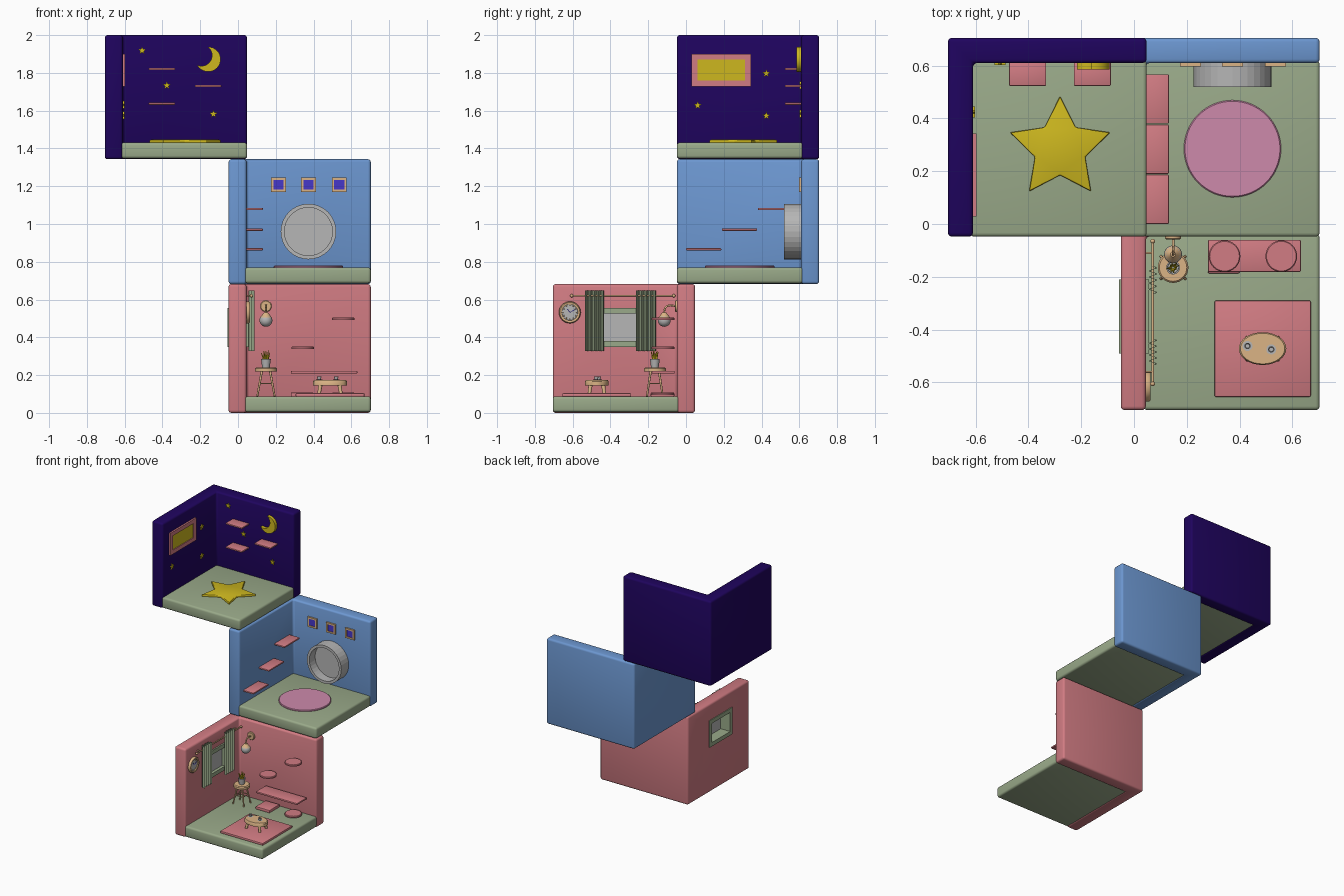
import bpy, bmesh, math
from mathutils import Matrix, Vector
from math import sin, cos, pi, radians

if "Cube" in bpy.data.objects:
    bpy.data.objects.remove(bpy.data.objects["Cube"])


def mat(name, r, g, b):
    m = bpy.data.materials.new(name)
    m.diffuse_color = [(c / 255) ** 2.2 for c in (r, g, b)] + [1]
    m.use_nodes = True
    m.node_tree.nodes["Principled BSDF"].inputs["Base Color"].default_value = m.diffuse_color
    return m


PINK = mat("pink", 208, 123, 130)
GREEN = mat("sage green", 152, 168, 136)
BLUE = mat("blue", 108, 150, 208)
PURPLE = mat("night purple", 36, 12, 94)
YELLOW = mat("yellow", 204, 182, 36)
TAN = mat("tan wood", 218, 178, 132)
GREY = mat("grey", 180, 180, 180)
MAUVE = mat("mauve", 204, 136, 170)
INDIGO = mat("indigo", 72, 58, 200)

T = Matrix.Translation
FLAT = Matrix()                                   # lying on a floor
BACK = Matrix.Rotation(pi / 2, 4, 'X')            # on a back wall, facing -y
LEFT = Matrix(((0, 0, 1, 0), (1, 0, 0, 0), (0, 1, 0, 0), (0, 0, 0, 1)))  # on a left wall, facing +x


def finish(name, bm, m, matrix=None, bevel=0, seg=2, smooth=True, merge=True):
    if merge:
        bmesh.ops.remove_doubles(bm, verts=bm.verts, dist=1e-5)
    if matrix is not None:
        bm.transform(matrix)
    bmesh.ops.recalc_face_normals(bm, faces=bm.faces)
    me = bpy.data.meshes.new(name)
    bm.to_mesh(me)
    bm.free()
    me.materials.append(m)
    ob = bpy.data.objects.new(name, me)
    bpy.context.collection.objects.link(ob)
    bpy.ops.object.select_all(action='DESELECT')
    ob.select_set(True)
    bpy.context.view_layer.objects.active = ob
    if bevel:
        b = ob.modifiers.new("bevel", 'BEVEL')
        b.width, b.segments, b.limit_method = bevel, seg, 'ANGLE'
        bpy.ops.object.modifier_apply(modifier="bevel")
    if smooth:
        bpy.ops.object.shade_smooth_by_angle(angle=radians(40))
    return ob


def prism(name, pts, h, m, loc=(0, 0, 0), face=FLAT, **kw):
    bm = bmesh.new()
    f = bm.faces.new([bm.verts.new((u, v, 0)) for u, v in pts])
    r = bmesh.ops.extrude_face_region(bm, geom=[f])
    bmesh.ops.translate(bm, verts=[v for v in r['geom'] if isinstance(v, bmesh.types.BMVert)], vec=(0, 0, h))
    return finish(name, bm, m, T(loc) @ face, **kw)


def box(name, x, y, z, m, **kw):
    pts = [(x[0], y[0]), (x[1], y[0]), (x[1], y[1]), (x[0], y[1])]
    return prism(name, pts, z[1] - z[0], m, (0, 0, z[0]), **kw)


def lathe(name, prof, m, loc, face=FLAT, seg=32, scale=(1, 1, 1), **kw):
    bm = bmesh.new()
    rings = [[bm.verts.new((r * cos(2 * pi * i / seg), r * sin(2 * pi * i / seg), z)) for i in range(seg)]
             for r, z in prof]
    for a, b in zip(rings, rings[1:]):
        for i in range(seg):
            j = (i + 1) % seg
            bm.faces.new((a[i], a[j], b[j], b[i]))
    return finish(name, bm, m, T(loc) @ face @ Matrix.Diagonal((*scale, 1)), **kw)


def disc(name, r, h, m, loc, face=FLAT, **kw):
    e = min(h * 0.3, 0.006)
    return lathe(name, [(0, 0), (r, 0), (r, h - e), (r - e, h), (0, h)], m, loc, face, **kw)


def rod(name, a, b, r1, r2, m, seg=12):
    a, b = Vector(a), Vector(b)
    d = b - a
    return lathe(name, [(0, 0), (r1, 0), (r2, d.length), (0, d.length)], m, a,
                 d.to_track_quat('Z', 'Y').to_matrix().to_4x4(), seg)


def ball(name, r, m, loc, seg=20):
    prof = [(r * sin(pi * i / 12), -r * cos(pi * i / 12)) for i in range(13)]
    return lathe(name, prof, m, loc, seg=seg)


def star(r, k):
    return [((r if i % 2 == 0 else r * k) * cos(pi / 2 + i * pi / 5),
             (r if i % 2 == 0 else r * k) * sin(pi / 2 + i * pi / 5)) for i in range(10)]


def frame(name, w, h, b, depth, m, loc, face):
    """Rectangular ring of four bars."""
    bm = bmesh.new()
    for sx, sy, px, py in ((w, b, 0, (h - b) / 2), (w, b, 0, (b - h) / 2),
                           (b, h - 2 * b, (w - b) / 2, 0), (b, h - 2 * b, (b - w) / 2, 0)):
        bmesh.ops.create_cube(bm, size=1, matrix=T((px, py, depth / 2)) @ Matrix.Diagonal((sx, sy, depth, 1)))
    return finish(name, bm, m, T(loc) @ face, merge=False)


# Three rooms: L-shaped walls with a floor slab
W, S = 0.095, 0.753
L = [(0, 0), (W, 0), (W, S - W), (S, S - W), (S, S), (0, S)]
walls = {}
for n, m, x, y, z0, z1 in (("lower", PINK, -0.05, -0.705, 0, 0.682), ("middle", BLUE, -0.05, -0.048, 0.682, 1.343),
                           ("upper", PURPLE, -0.705, -0.048, 1.343, 2.0)):
    walls[n] = prism(n + "_room_walls", L, z1 - z0, m, (x, y, z0), bevel=0.015, seg=3)
    box(n + "_room_floor", (x + W - 0.01, x + S), (y, y + S - W + 0.01), (z0 + 0.004, z0 + 0.088), GREEN,
        bevel=0.015, seg=3)

# Lower room: window through the left wall
cut = box("window_cutter", (-0.2, 0.2), (-0.47, -0.23), (0.37, 0.54), GREEN, smooth=False)
cut.hide_render = True
w = walls["lower"]
bo = w.modifiers.new("hole", 'BOOLEAN')
bo.object, bo.operation, bo.solver = cut, 'DIFFERENCE', 'EXACT'
bpy.context.view_layer.objects.active = w
bpy.ops.object.modifier_apply(modifier="hole")
bpy.data.objects.remove(cut)
frame("window_frame", 0.28, 0.207, 0.03, 0.112, GREEN, (-0.056, -0.35, 0.453), LEFT)
box("window_glass", (0.025, 0.033), (-0.47, -0.23), (0.37, 0.54), GREY)

# Curtains on a rod
for n, y0, y1 in (("left", -0.535, -0.435), ("right", -0.265, -0.16)):
    N = 40
    path = [(0.072 + 0.013 * sin(i / N * 9 * pi), y0 + (y1 - y0) * i / N) for i in range(N + 1)]
    prism(n + "_curtain", [(x + 0.003, y) for x, y in path] + [(x - 0.003, y) for x, y in reversed(path)],
          0.32, GREEN, (0, 0, 0.327))
rod("curtain_rod", (0.071, -0.605, 0.62), (0.071, -0.065, 0.62), 0.005, 0.005, TAN)
for y in (-0.605, -0.065):
    ball("rod_finial", 0.009, TAN, (0.071, y, 0.62))
for y in (-0.56, -0.11):
    rod("rod_bracket", (0.04, y, 0.62), (0.071, y, 0.62), 0.004, 0.004, TAN)

# Wall clock
C = (0.043, -0.615, 0.532)
lathe("clock_rim", [(0.043, 0), (0.058, 0), (0.058, 0.014), (0.053, 0.02), (0.043, 0.018), (0.043, 0)], TAN, C, LEFT)
disc("clock_face", 0.045, 0.012, GREY, C, LEFT)
for i in range(12):
    a = i * pi / 6
    ball("clock_mark", 0.0035, TAN, (0.055, -0.615 + 0.036 * cos(a), 0.532 + 0.036 * sin(a)), 6)
for a, l in ((0.5, 0.03), (2.2, 0.022)):
    rod("clock_hand", (0.057, -0.615, 0.532), (0.057, -0.615 + l * cos(a), 0.532 + l * sin(a)), 0.002, 0.002, INDIGO, 6)

# Wall lamp
disc("lamp_plate", 0.03, 0.012, TAN, (0.148, -0.046, 0.565), BACK)
arm = [(0.148, -0.05, 0.565)] + [(0.148, -0.085 - 0.03 * sin(a), 0.54 + 0.03 * cos(a))
                                 for a in (0, pi / 6, pi / 3, pi / 2)] + [(0.148, -0.115, 0.52)]
for a, b in zip(arm, arm[1:]):
    rod("lamp_arm", a, b, 0.005, 0.005, TAN)
lathe("lamp_cap", [(0, 0.532), (0.01, 0.532), (0.031, 0.505), (0, 0.505)], TAN, (0.148, -0.115, 0))
ball("lamp_globe", 0.034, GREY, (0.148, -0.115, 0.49))

# Plant stand with potted plant
PX, PY = 0.148, -0.165
disc("stand_top", 0.058, 0.022, TAN, (PX, PY, 0.218))
for sx in (-1, 1):
    for sy in (-1, 1):
        rod("stand_leg", (PX + sx * 0.022, PY + sy * 0.022, 0.22), (PX + sx * 0.046, PY + sy * 0.042, 0.088),
            0.006, 0.005, TAN)
    rod("stand_brace", (PX + sx * 0.033, PY - 0.033, 0.155), (PX + sx * 0.033, PY + 0.033, 0.155), 0.003, 0.003, TAN)
    rod("stand_brace", (PX - 0.033, PY + sx * 0.033, 0.155), (PX + 0.033, PY + sx * 0.033, 0.155), 0.003, 0.003, TAN)
lathe("plant_pot", [(0, 0), (0.02, 0), (0.026, 0.045), (0.021, 0.045), (0.02, 0.038), (0, 0.038)], GREY, (PX, PY, 0.24))
for i in range(9):
    a, t = i * 2.4, 0.008 + 0.003 * (i % 5)
    rod("plant_leaf", (PX + 0.008 * cos(a), PY + 0.008 * sin(a), 0.275),
        (PX + (t + 0.006) * cos(a), PY + (t + 0.006) * sin(a), 0.338 - t), 0.006, 0.001, YELLOW, 6)

# Rug, coffee table and cups
box("square_rug", (0.305, 0.67), (-0.655, -0.29), (0.085, 0.104), PINK, bevel=0.006)
disc("coffee_table_top", 0.09, 0.027, TAN, (0.487, -0.472, 0.146), scale=(1, 0.69, 1))
for sx in (-1, 1):
    for sy in (-1, 1):
        rod("coffee_table_leg", (0.487 + sx * 0.05, -0.472 + sy * 0.033, 0.15),
            (0.487 + sx * 0.058, -0.472 + sy * 0.04, 0.1), 0.011, 0.009, TAN)
for x, y in ((0.43, -0.462), (0.52, -0.475)):
    lathe("saucer", [(0, 0), (0.012, 0), (0.019, 0.004), (0, 0.004)], GREY, (x, y, 0.173), seg=20)
    lathe("cup", [(0, 0), (0.008, 0), (0.012, 0.018), (0.009, 0.018), (0.008, 0.012), (0, 0.012)], GREY,
          (x, y, 0.175), seg=20)

# Pink cushions and shelves along the lower back wall
box("long_shelf", (0.28, 0.632), (-0.182, -0.06), (0.208, 0.222), PINK, bevel=0.005)
box("square_mat", (0.28, 0.4), (-0.187, -0.062), (0.085, 0.108), PINK, bevel=0.005)
for n, x, z in (("round_shelf_low", 0.343, 0.339), ("round_shelf_high", 0.558, 0.492), ("round_mat", 0.558, 0.094)):
    disc(n, 0.06, 0.013, PINK, (x, -0.122, z))

# Middle room: shelves, porthole, picture frames, rug
for i, z in enumerate((0.866, 0.97, 1.08)):
    box("step_shelf", (0.04, 0.132), (0.19 * i, 0.19 * i + 0.187), (z - 0.006, z + 0.006), PINK, bevel=0.004)
lathe("porthole", [(0, 0), (0.147, 0), (0.147, 0.093), (0.127, 0.093), (0.127, 0.022), (0, 0.022)], GREY,
      (0.373, 0.612, 0.96), BACK, smooth=False)
disc("round_rug", 0.184, 0.014, MAUVE, (0.373, 0.285, 0.766), seg=64)
for x in (0.214, 0.373, 0.536):
    frame("picture_frame", 0.078, 0.076, 0.012, 0.014, TAN, (x, 0.611, 1.208), BACK)
    box("picture", (x - 0.028, x + 0.028), (0.602, 0.611), (1.181, 1.235), INDIGO)

# Upper room: star rug, shelves, moon, stars, framed picture
prism("star_rug", star(0.2, 0.5), 0.022, YELLOW, (-0.28, 0.285, 1.425), bevel=0.006)
for x, z in ((-0.403, 1.82), (-0.403, 1.637), (-0.158, 1.73)):
    box("wall_shelf", (x - 0.07, x + 0.07), (0.523, 0.615), (z - 0.006, z + 0.006), PINK, bevel=0.004)
o, d, r, ri, n = radians(150), 0.041, 0.066, 0.056, 24
h1, h2 = radians(58), math.atan2(0.056, -0.006)
outer = [(r * cos(o + h1 + (2 * pi - 2 * h1) * i / n), r * sin(o + h1 + (2 * pi - 2 * h1) * i / n)) for i in range(n + 1)]
inner = [(d * cos(o) + ri * cos(o - h2 - (2 * pi - 2 * h2) * i / n),
          d * sin(o) + ri * sin(o - h2 - (2 * pi - 2 * h2) * i / n)) for i in range(1, n)]
prism("crescent_moon", outer + inner, 0.026, YELLOW, (-0.158, 0.611, 1.872), BACK)
for x, z in ((-0.508, 1.918), (-0.377, 1.733), (-0.13, 1.582)):
    prism("back_wall_star", star(0.022, 0.45), 0.009, YELLOW, (x, 0.611, z), BACK)
for y, z in ((0.425, 1.797), (0.062, 1.628), (0.425, 1.573)):
    prism("left_wall_star", star(0.022, 0.45), 0.009, YELLOW, (-0.611, y, z), LEFT)
frame("wide_picture_frame", 0.314, 0.172, 0.031, 0.014, PINK, (-0.611, 0.186, 1.815), LEFT)
box("wide_picture", (-0.611, -0.603), (0.055, 0.317), (1.755, 1.875), YELLOW)
